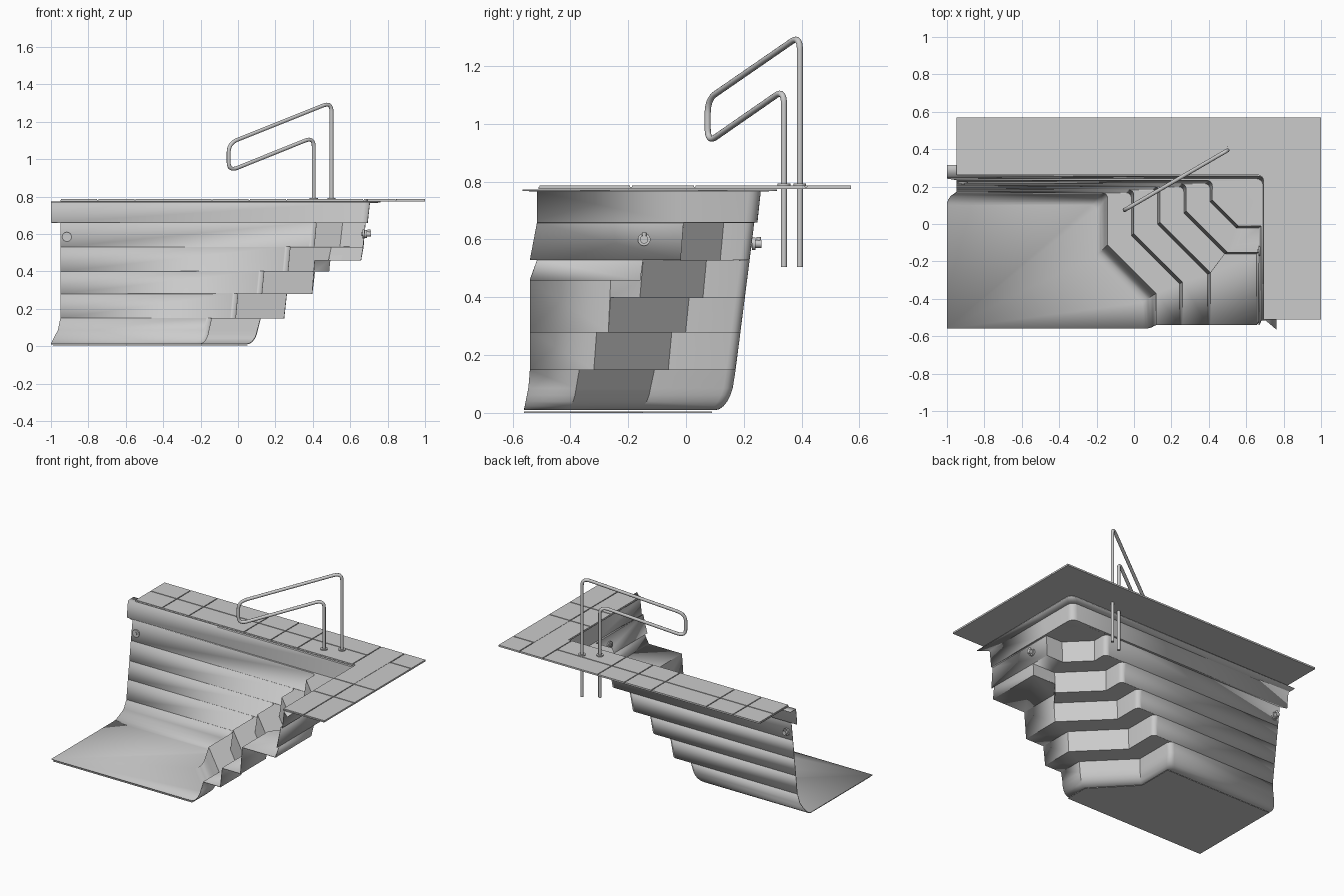
import bpy, bmesh, math
from mathutils import Vector

if "Cube" in bpy.data.objects:
    bpy.data.objects.remove(bpy.data.objects["Cube"])


def make_object(name, bm, smooth=True):
    mesh = bpy.data.meshes.new(name)
    bm.to_mesh(mesh)
    bm.free()
    ob = bpy.data.objects.new(name, mesh)
    bpy.context.collection.objects.link(ob)
    if smooth:
        bpy.ops.object.select_all(action='DESELECT')
        ob.select_set(True)
        bpy.context.view_layer.objects.active = ob
        bpy.ops.object.shade_smooth_by_angle(angle=math.radians(30))
    return ob


def arc(x, y, r):
    """Quarter round in plan, its outer corner at x, y."""
    steps = [i * math.pi / 8 for i in range(5)]
    return [(x - r + r * math.sin(t), y - r + r * math.cos(t)) for t in steps]


def step_outline(k, z, inset, left=-.95, front=-.54):
    """Plan outline of riser k at height z: back wall, rounded corner, 45 degree face, end."""
    ax, by = -.14 + .14 * k - inset, -.11 + .06 * k - inset
    cx = (.12, .26, .41, .50, .56)[k] - inset * 1.2
    cy, ay = by - (cx - ax), .15 + .128 * z - max(0, inset - .012)
    side = .62 + .092 * z
    bench = (k == 2 and z > .39) or (k == 3 and z < .41)
    z2 = .46 if bench else z
    ends = [(side, cy), (side, front)] if k > 2 else [(cx, front)] * 2
    pts = [(left, ay)] + arc(ax, ay, .03) + [(ax, by), (cx, cy)]
    return [(*p, z) for p in pts] + [(*p, z2) for p in [(cx, cy)] + ends]


def rim_outline(z, grow, left, front):
    """Plan outline of the upper wall, pushed outward by grow."""
    x, y, r = .682 + grow, .235 + grow, .04
    pts = [(left, y)] + arc(x, y, r) + [(x, y - r)] * 3 + [(x, -.02), (x, front)]
    return [(*p, z) for p in pts]


# Pool shell: outlines stacked from floor cove to flange
rows = []
for i in range(6):
    t = i * math.pi / 12
    reach = .05 * math.cos(t)
    rows.append(step_outline(0, .012 + .1 * (1 - math.cos(t)), .012 + .05 * (1 - math.sin(t)),
                             -.95 - reach, -.54 - reach * .4))
levels = [.15, .28, .40, .53, .66]
for k, z in enumerate(levels):
    if k:
        rows.append(step_outline(k, levels[k - 1], .012))
    rows.append(step_outline(k, z, 0, front=-.54 if k < 3 else -.515))
rows += [rim_outline(.66, 0, -.95, -.515), rim_outline(.661, .01, -1, -.515),
         rim_outline(.768, .022, -1, -.515), rim_outline(.770, .08, -1, -.565)]

bm = bmesh.new()
cache = {}


def vert(p):
    key = tuple(round(v, 4) for v in p)
    if key not in cache:
        cache[key] = bm.verts.new(p)
    return cache[key]


def face(points):
    vs = list(dict.fromkeys(vert(p) for p in points))
    area = Vector()
    for i in range(1, len(vs) - 1):
        area += (vs[i].co - vs[0].co).cross(vs[i + 1].co - vs[0].co)
    if area.length > 1e-7 and not bm.faces.get(vs):
        bm.faces.new(vs)


for lo, hi in zip(rows, rows[1:]):
    for i in range(len(lo) - 1):
        face((lo[i], lo[i + 1], hi[i + 1], hi[i]))
face(rows[0] + [(-1, -.56, .012)])
bmesh.ops.delete(bm, geom=[v for v in bm.verts if not v.link_faces], context='VERTS')
bmesh.ops.recalc_face_normals(bm, faces=bm.faces)
shell = make_object("pool_shell", bm)
mod = shell.modifiers.new("thickness", 'SOLIDIFY')
mod.thickness, mod.offset = .005, 0


def slab(name, outline, z0, z1):
    b = bmesh.new()
    f = b.faces.new([b.verts.new((x, y, z0)) for x, y in outline])
    out = bmesh.ops.extrude_face_region(b, geom=[f])["geom"]
    bmesh.ops.translate(b, verts=[v for v in out if isinstance(v, bmesh.types.BMVert)],
                        vec=(0, 0, z1 - z0))
    bmesh.ops.recalc_face_normals(b, faces=b.faces)
    return make_object(name, b, False)


# Base plate under the floor
slab("base_plate", [(-.99, -.56), (.05, -.56), (.05, -.40), (-.19, -.15), (-.19, .09),
                    (-.99, .09)], 0, .004)

# Deck bed, L-shaped with rounded inner corner
slab("deck_bed", [(-.95, .262)] + arc(.692, .262, .03) +
     [(.692, -.51), (1, -.51), (1, .57), (-.95, .57)], .775, .781)

# Deck tiles with narrow joints
xs = [-.95, -.75, -.55, -.14, .06, .26, .67]
tiles = [(a, b, c, d) for a, b in zip(xs, xs[1:]) for c, d in ((.26, .42), (.42, .57))]
tiles += [(a, b, c, d) for a, b in ((.69, .845), (.845, 1)) for c, d in ((-.51, -.19), (-.19, .03))]
tiles += [(.67, .845, .26, .57), (.69, .845, .03, .266), (.841, 1, .03, .415), (.845, 1, .415, .57)]
g = .003
for i, (x0, x1, y0, y1) in enumerate(tiles):
    l, r = x0 + g, x1 - (0 if x1 == 1 else g)
    f, k = y0 + g, y1 - (0 if y1 == .57 else g)
    slab(f"deck_tile_{i}", [(l, f), (r, f), (r, k), (l, k)], .781, .786)

# Handrail: bent tube in a slanted vertical plane
bends = [(.50, .505), (.50, 1.305), (-.05, 1.085), (-.05, .935), (.405, 1.118), (.405, .505)]
bends = [Vector(p) for p in bends]


def rail_y(x):
    return .075 + (x + .05) * .58


path = [bends[0]]
for p, q, s in zip(bends, bends[1:], bends[2:]):
    a, c = q + (p - q).normalized() * .05, q + (s - q).normalized() * .05
    path += [a * (1 - t) ** 2 + q * 2 * t * (1 - t) + c * t * t for t in (j / 8 for j in range(9))]
path.append(bends[-1])
curve = bpy.data.curves.new("handrail", 'CURVE')
curve.dimensions = '3D'
curve.bevel_depth, curve.bevel_resolution, curve.use_fill_caps = .0105, 4, True
spline = curve.splines.new('POLY')
spline.points.add(len(path) - 1)
for pt, p in zip(spline.points, path):
    pt.co = (p.x, rail_y(p.x), p.y, 1)
spline.use_smooth = True
bpy.context.collection.objects.link(bpy.data.objects.new("handrail", curve))


def cylinder(name, start, end, radius):
    a, b = Vector(start), Vector(end)
    m = bmesh.new()
    bmesh.ops.create_cone(m, cap_ends=True, segments=24, radius1=radius, radius2=radius,
                          depth=(b - a).length)
    ob = make_object(name, m)
    ob.location = (a + b) / 2
    ob.rotation_euler = (b - a).to_track_quat('Z', 'Y').to_euler()


# Rail collars on the deck
for i, x in enumerate((.50, .405)):
    cylinder(f"rail_collar_{i}", (x, rail_y(x), .784), (x, rail_y(x), .793), .022)


# Water jets through the back and right walls
def jet(name, center, out):
    c, d, up = Vector(center), Vector(out), Vector((0, 0, 1))
    for part, start, end, radius in (("faceplate", -.009, -.001, .025), ("eye", -.014, -.008, .011),
                                     ("nut", .002, .014, .022), ("body", 0, .036, .014)):
        cylinder(f"{name}_{part}", c + d * start, c + d * end, radius)
    cylinder(name + "_elbow", c + d * .026, c + d * .026 + up * .024, .008)


jet("back_jet", (-.915, .226, .585), (0, 1, 0))
jet("side_jet", (.675, -.145, .60), (1, 0, 0))
